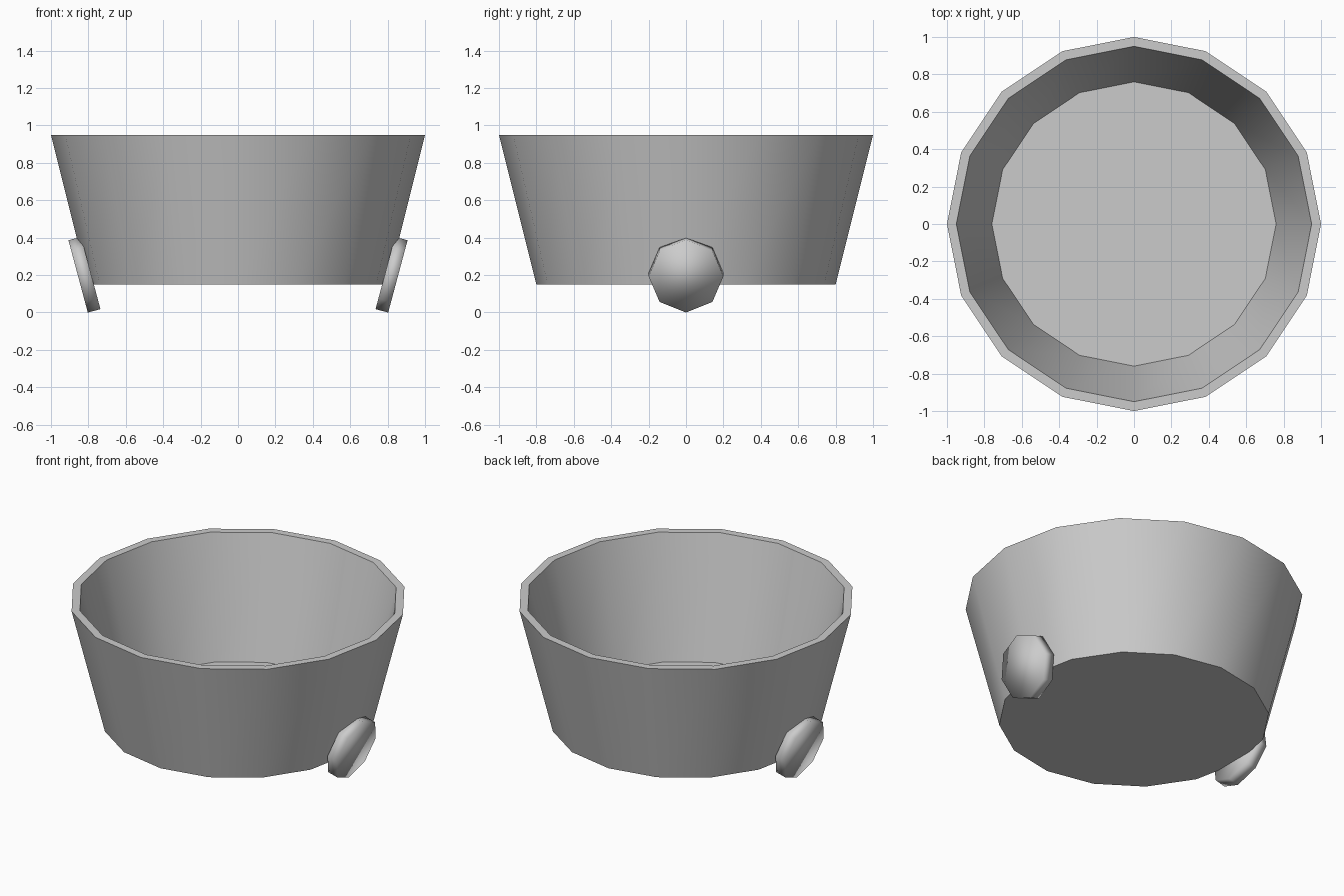
import bpy, bmesh
from math import radians, cos, sin, pi

if "Cube" in bpy.data.objects:
    bpy.data.objects.remove(bpy.data.objects["Cube"])

SIDES = 16

# Tapered tub: profile (radius, z) from the outer base up over the rim to the inner floor
profile = [(0.80, 0.15), (1.00, 0.95), (0.95, 0.95), (0.76, 0.19)]
bm = bmesh.new()
rings = [[bm.verts.new((r * cos(2 * pi * i / SIDES), r * sin(2 * pi * i / SIDES), z))
          for i in range(SIDES)] for r, z in profile]
for a, b in zip(rings, rings[1:]):
    for i in range(SIDES):
        j = (i + 1) % SIDES
        bm.faces.new((a[i], a[j], b[j], b[i]))
bm.faces.new(rings[0][::-1])
bm.faces.new(rings[-1])
mesh = bpy.data.meshes.new("tub")
bm.to_mesh(mesh)
bm.free()
tub = bpy.data.objects.new("tub", mesh)
bpy.context.collection.objects.link(tub)
bpy.context.view_layer.objects.active = tub
tub.select_set(True)
bpy.ops.object.shade_smooth_by_angle(angle=radians(30))

# Tilted octagonal disc feet on the left and right, softly shaded
for side, name in ((1, "right_foot"), (-1, "left_foot")):
    bpy.ops.mesh.primitive_cylinder_add(
        vertices=8, radius=0.2, depth=0.07,
        location=(side * 0.821, 0, 0.202),
        rotation=(0, side * radians(105), 0))
    foot = bpy.context.object
    foot.name = name
    bpy.ops.object.shade_smooth()
